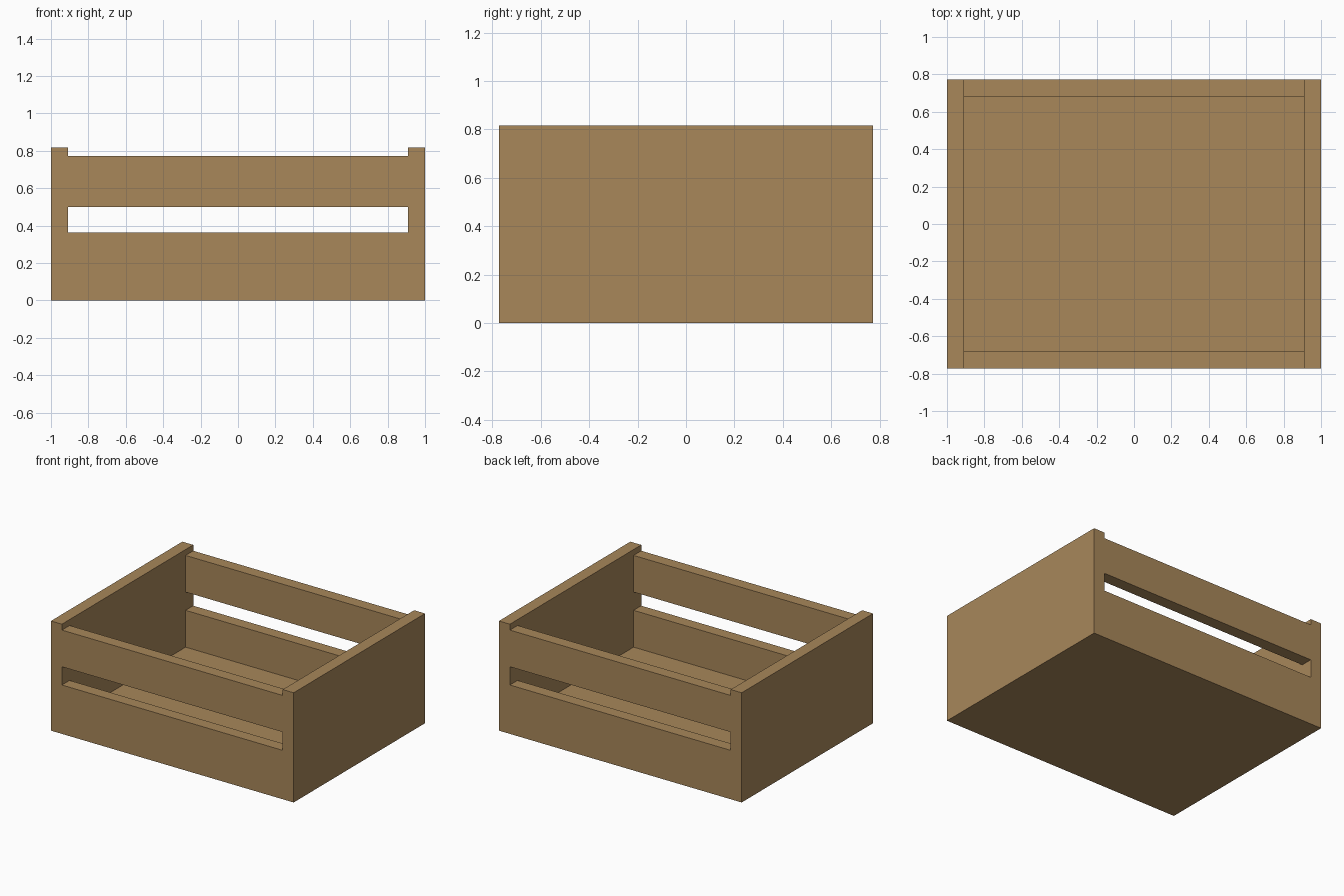
import bpy

if "Cube" in bpy.data.objects:
    bpy.data.objects.remove(bpy.data.objects["Cube"])

# Single wood colour
wood = bpy.data.materials.new("light_brown_wood")
wood.diffuse_color = (0.392, 0.242, 0.102, 1)
wood.use_nodes = True
wood.node_tree.nodes["Principled BSDF"].inputs["Base Color"].default_value = wood.diffuse_color

# Overall crate dimensions
HX, HY, H, T = 1.0, 0.773, 0.817, 0.09


def board(name, x0, x1, y0, y1, z0, z1):
    bpy.ops.mesh.primitive_cube_add(
        size=1, location=((x0 + x1) / 2, (y0 + y1) / 2, (z0 + z1) / 2))
    ob = bpy.context.object
    ob.name = name
    ob.scale = (x1 - x0, y1 - y0, z1 - z0)
    bpy.ops.object.transform_apply(location=False, rotation=False, scale=True)
    ob.data.materials.append(wood)
    return ob


# Floor between the side panels and slats
board("floor", -HX + T, HX - T, -HY + T, HY - T, 0, T)

# Tall solid side panels
board("left_panel", -HX, -HX + T, -HY, HY, 0, H)
board("right_panel", HX - T, HX, -HY, HY, 0, H)

# Lower and upper slats on front and back
for side, y0, y1 in (("front", -HY, -HY + T), ("back", HY - T, HY)):
    board(side + "_lower_slat", -HX + T, HX - T, y0, y1, 0, 0.364)
    board(side + "_upper_slat", -HX + T, HX - T, y0, y1, 0.5, 0.773)
